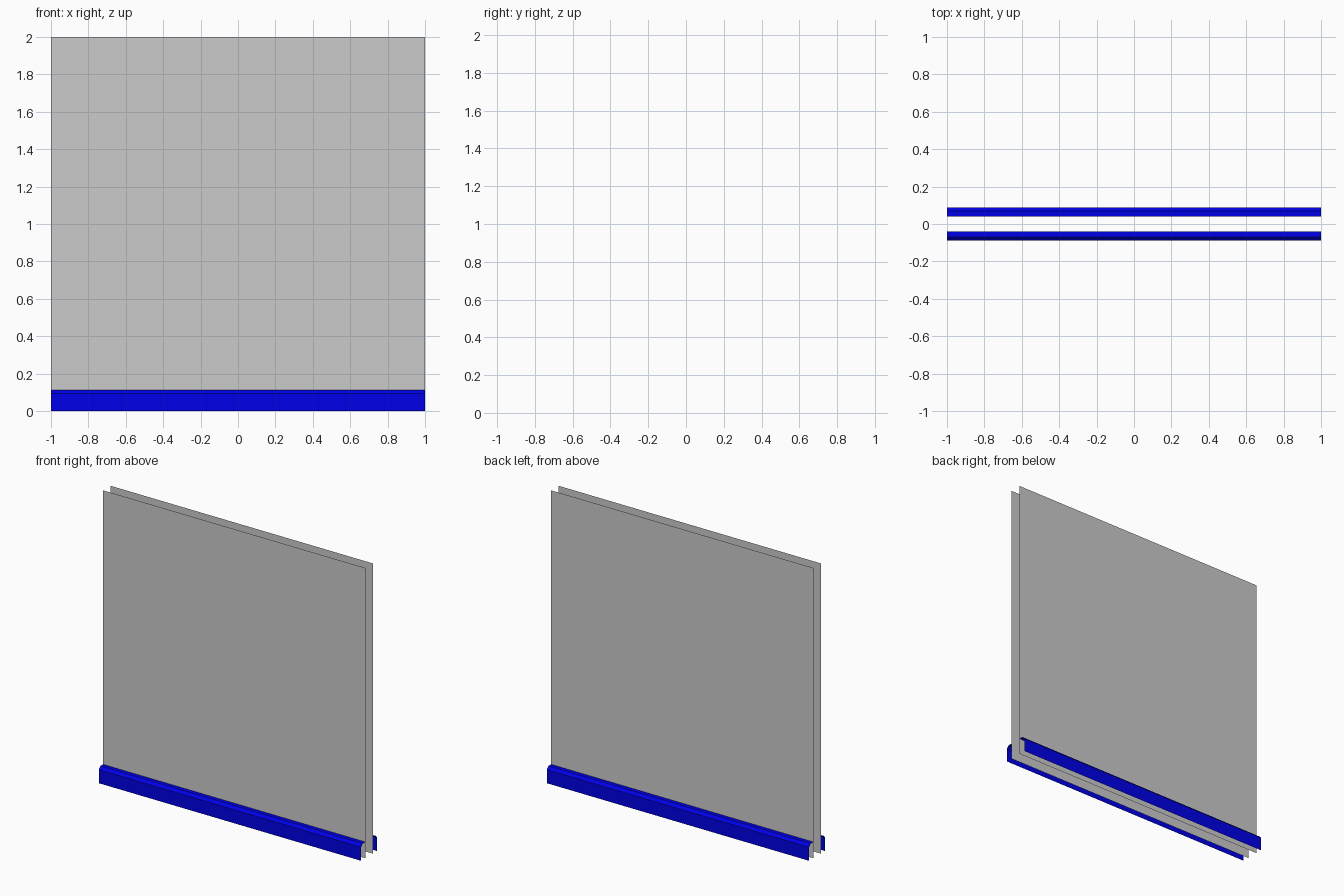
import bpy

if "Cube" in bpy.data.objects:
    bpy.data.objects.remove(bpy.data.objects["Cube"])

blue = bpy.data.materials.new("blue_paint")
blue.diffuse_color = (0.0, 0.0, 0.8, 1.0)
blue.use_nodes = True
blue.node_tree.nodes["Principled BSDF"].inputs["Base Color"].default_value = blue.diffuse_color


def sweep(name, profile, material=None):
    """Open sheet: a (y, z) profile extended along x from -1 to 1."""
    verts = [(x, y, z) for y, z in profile for x in (-1, 1)]
    faces = [(2 * i, 2 * i + 1, 2 * i + 3, 2 * i + 2) for i in range(len(profile) - 1)]
    mesh = bpy.data.meshes.new(name)
    mesh.from_pydata(verts, [], faces)
    if material:
        mesh.materials.append(material)
    obj = bpy.data.objects.new(name, mesh)
    bpy.context.collection.objects.link(obj)
    return obj


WALL_Y = 0.041
# Skirting board section: upright face, chamfer, flat top meeting the wall
SKIRTING = [(0.088, 0.0), (0.088, 0.093), (0.07, 0.112), (WALL_Y, 0.112)]

for label, side in (("front", -1), ("back", 1)):
    # Wall sheet
    wall = [(side * WALL_Y, 0.0), (side * WALL_Y, 2.0)]
    # Skirting along the outer foot of the wall, open at ends and bottom
    board = [(side * y, z) for y, z in SKIRTING]
    if side > 0:  # keep normals facing outward
        wall.reverse()
        board.reverse()
        board = board[::-1]
    sweep(label + "_wall", wall)
    obj = sweep(label + "_skirting", board, blue)
    if side > 0:
        obj.data.flip_normals()
